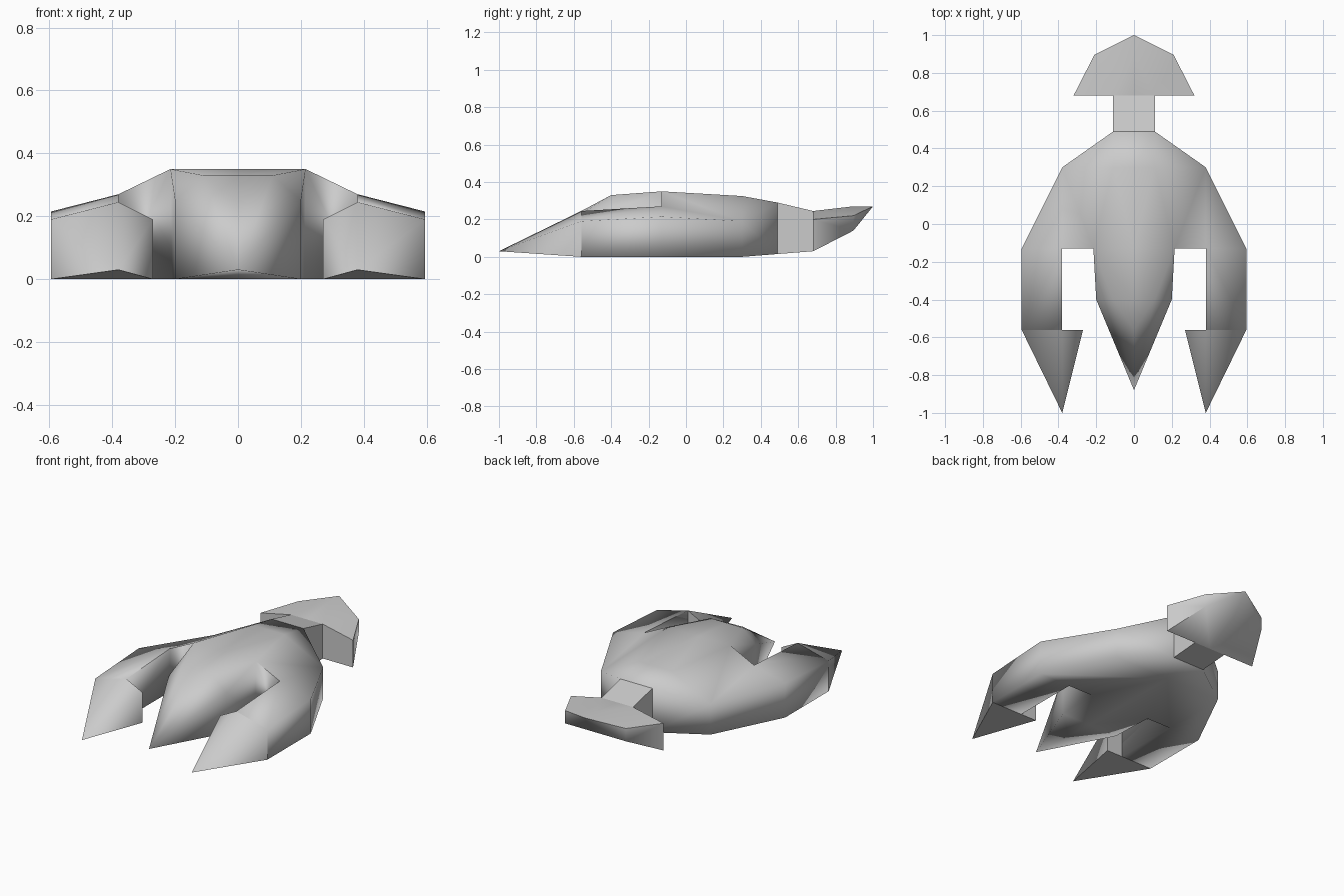
import bpy
import bmesh
import math

cube = bpy.data.objects.get("Cube")
if cube:
    bpy.data.objects.remove(cube, do_unlink=True)

HULL = (0.6, 0.6, 0.6, 1)
grey = bpy.data.materials.new("hull_grey")
grey.use_nodes = True
grey.diffuse_color = HULL
grey.node_tree.nodes["Principled BSDF"].inputs["Base Color"].default_value = HULL


def mirrored_part(name, points, faces, angle):
    """Build one half from named points, reflect it across x and weld it."""
    bm = bmesh.new()
    for side in (1, -1):
        verts = {k: bm.verts.new((side * x, y, z)) for k, (x, y, z) in points.items()}
        for face in faces.split():
            bm.faces.new([verts[k] for k in face])
    bmesh.ops.remove_doubles(bm, verts=bm.verts, dist=0.0005)
    bmesh.ops.recalc_face_normals(bm, faces=bm.faces)
    mesh = bpy.data.meshes.new(name)
    bm.to_mesh(mesh)
    bm.free()
    mesh.materials.append(grey)
    obj = bpy.data.objects.new(name, mesh)
    bpy.context.collection.objects.link(obj)
    bpy.ops.object.select_all(action="DESELECT")
    obj.select_set(True)
    bpy.context.view_layer.objects.active = obj
    bpy.ops.object.shade_smooth_by_angle(angle=math.radians(angle))
    return obj


# Stations along the length
NOSE, ARM_END, BEAK, SHOULDER, HIP, REAR, NECK_END, FIN = -.88, -.56, -.4, -.13, .3, .49, .68, .895

# Hull with its pointed nose and both arms
hull = {
    # nose
    "T": (0, NOSE, .03), "A": (0, ARM_END, .245), "B": (.11, BEAK, .33),
    "C": (.2, BEAK, .25), "D": (.2, BEAK, 0),
    # shoulder section
    "E": (.215, SHOULDER, .35), "F": (.21, SHOULDER, 0),
    "G": (.38, SHOULDER, .27), "H": (.38, SHOULDER, 0),
    "I": (.595, SHOULDER, .215), "J": (.595, SHOULDER, 0),
    # arm end
    "K": (.38, ARM_END, .245), "L": (.38, ARM_END, 0),
    "M": (.595, ARM_END, .19), "N": (.595, ARM_END, 0),
    # hip and rear
    "O": (.11, HIP, .325), "P": (.38, HIP, .19), "Q": (.38, HIP, 0),
    "R": (.11, REAR, .29), "S": (.11, REAR, .015),
    # centre line
    "u": (0, BEAK, .33), "v": (0, SHOULDER, .35), "w": (0, HIP, .325), "x": (0, REAR, .29),
    "t": (0, BEAK, 0), "f": (0, SHOULDER, 0), "q": (0, HIP, 0), "s": (0, REAR, .015),
}
mirrored_part("hull", hull,
              "TAB AuB TBC TCD TDt CDFE BCE uBEv EFHG GHLK GKMI IMNJ KLNM HJNL "
              "EGPO GIP IJQP OPR PQSR tDFf fFHJQq qQSs vEOw wORx xRSs", 95)

# Pointed claws on the arm ends
claw = {
    "T": (.38, -1, .03), "a": (.27, ARM_END, .19), "b": (.38, ARM_END, .245),
    "c": (.595, ARM_END, .19), "d": (.595, ARM_END, 0), "e": (.27, ARM_END, 0),
}
mirrored_part("claws", claw, "Tab Tbc Tcd Tde Tea abcde", 75)

# Neck joining hull and tail
neck = {
    "R": (.11, REAR, .29), "S": (.11, REAR, .015), "U": (.11, NECK_END, .245),
    "V": (.11, NECK_END, .03), "x": (0, REAR, .29), "s": (0, REAR, .015),
    "u": (0, NECK_END, .245), "v": (0, NECK_END, .03),
}
mirrored_part("neck", neck, "RSVU xRUu sSVv", 30)

# Faceted tail fin
tail = {
    "a": (0, NECK_END, .245), "b": (.11, NECK_END, .245), "c": (.32, NECK_END, .2),
    "d": (.32, NECK_END, .03), "e": (0, NECK_END, .03), "f": (0, FIN, .27),
    "g": (.21, FIN, .22), "h": (.21, FIN, .14), "i": (0, FIN, .14), "j": (0, 1, .27),
}
mirrored_part("tail_fin", tail, "abf bcgf fgj cdhg ghj edhi ihj abcde", 75)
